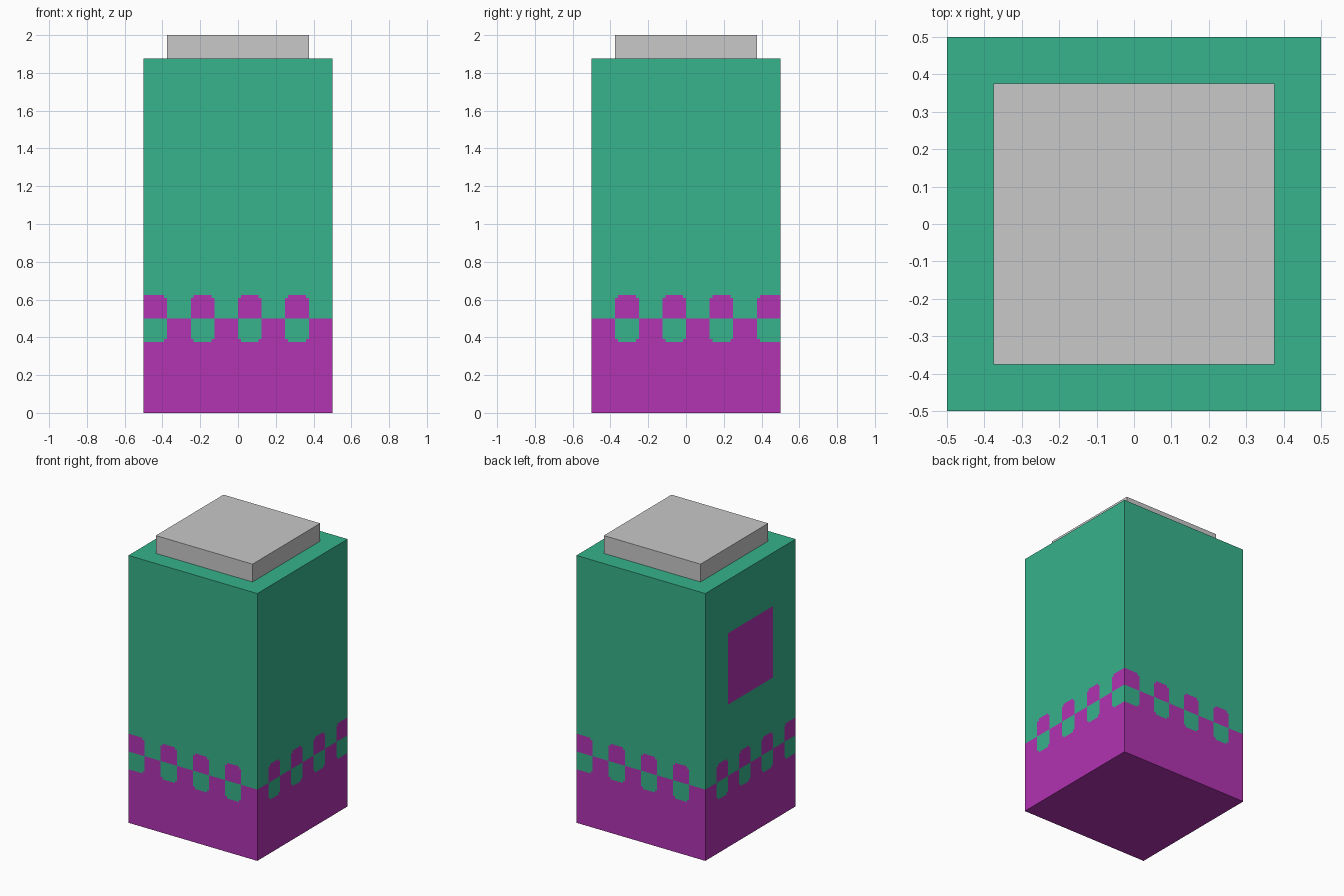
import bpy, bmesh
from mathutils import Vector

if "Cube" in bpy.data.objects:
    bpy.data.objects.remove(bpy.data.objects["Cube"])

P = 1 / 64          # size of the notched tile corners
T = 1 / 8           # tile size


def material(name, rgb):
    m = bpy.data.materials.new(name)
    m.diffuse_color = (*rgb, 1)
    m.use_nodes = True
    m.node_tree.nodes["Principled BSDF"].inputs["Base Color"].default_value = m.diffuse_color
    return m


green = material("green", (0.037, 0.451, 0.258))
magenta = material("magenta", (0.445, 0.033, 0.445))
grey = material("light grey", (0.578, 0.578, 0.578))


def box(sx, sy, z0, z1):
    bm = bmesh.new()
    bmesh.ops.create_cube(bm, size=1)
    for v in bm.verts:
        v.co = Vector((v.co.x * sx, v.co.y * sy, z1 if v.co.z > 0 else z0))
    bm.normal_update()
    return bm


def cut(bm, axis, values, rule):
    """Slice the faces that satisfy the rule at each value along an axis."""
    no = Vector([float(i == axis) for i in range(3)])
    for val in values:
        faces = [f for f in bm.faces if rule(f)]
        geom = set(faces)
        for f in faces:
            geom.update(f.edges, f.verts)
        bmesh.ops.bisect_plane(bm, geom=list(geom), dist=1e-5,
                               plane_co=no * val, plane_no=no)
        bm.normal_update()


def sink(bm, faces, dz):
    """Push a group of faces in along z, leaving walls around it."""
    res = bmesh.ops.extrude_face_region(bm, geom=faces)["geom"]
    verts = [g for g in res if isinstance(g, bmesh.types.BMVert)]
    bmesh.ops.translate(bm, verts=verts, vec=(0, 0, dz))
    bm.normal_update()


def finish(bm, name, mats):
    me = bpy.data.meshes.new(name)
    bm.to_mesh(me)
    bm.free()
    for m in mats:
        me.materials.append(m)
    ob = bpy.data.objects.new(name, me)
    bpy.context.collection.objects.link(ob)


# Body with a square socket underneath
bm = box(1, 1, 0, 1.875)
bottom = [f for f in bm.faces if f.normal.z < -0.9]
bmesh.ops.inset_region(bm, faces=bottom, thickness=0.125, use_even_offset=True)
sink(bm, bottom, 0.125)


def is_wall(f):
    c = f.calc_center_median()
    return abs(f.normal.z) < 0.1 and max(abs(c.x), abs(c.y)) > 0.49


def is_left(f):
    return is_wall(f) and f.normal.x < -0.9


def in_window(f):
    return is_left(f) and 1 < f.calc_center_bounds().z < 1.5


def in_band(f, axis):
    return (is_wall(f) and abs(f.normal[axis]) < 0.1
            and abs(f.calc_center_bounds().z - 0.5) < T)


# Cut lines for the checkered band and the side window
cut(bm, 2, (0.5 - T, 0.5 - T + P, 0.5, 0.5 + T - P, 0.5 + T), is_wall)
cut(bm, 2, (1.0, 1.5), is_left)
cut(bm, 1, (-0.25, 0.25), in_window)
lines = [k * T + d for k in range(-4, 5) for d in (-P, 0, P)]
lines = [v for v in lines if abs(v) < 0.499]
for axis in (0, 1):
    cut(bm, axis, lines, lambda f: in_band(f, axis))


def body_colour(f):
    c, n = f.calc_center_bounds(), f.normal
    if n.z < -0.9 and c.z > 0.1:
        return 2                                     # socket floor
    colour = 1 if c.z < 0.5 else 0
    if in_window(f) and abs(c.y) < 0.25:
        return 1                                     # side window
    if is_wall(f) and abs(c.z - 0.5) < T:            # checkered band
        u = c.dot(Vector((0, 0, 1)).cross(n)) + 0.5
        local = (u - (T if abs(n.x) > 0.5 else 0)) % (2 * T)
        notch = ((local < P or local > T - P) and abs(c.z - 0.5) > T - P
                 and P < u < 1 - P)
        if local < T and not notch:
            colour = 1 - colour
    return colour


for f in bm.faces:
    f.material_index = body_colour(f)
finish(bm, "body", (green, magenta, grey))

# Top cap with a three-sided groove
bm = box(0.75, 0.75, 1.875, 2)


def is_top(f):
    return f.normal.z > 0.9


cut(bm, 0, (-0.25, -0.125, 0.125, 0.25), is_top)
cut(bm, 1, (-0.25, -0.125, 0.25), is_top)
groove = []
for f in bm.faces:
    c = f.calc_center_bounds()
    if (is_top(f) and abs(c.x) < 0.25 and abs(c.y) < 0.25
            and not (abs(c.x) < 0.125 and c.y > -0.125)):
        groove.append(f)
sink(bm, groove, -0.122)
finish(bm, "top_cap", (grey,))
